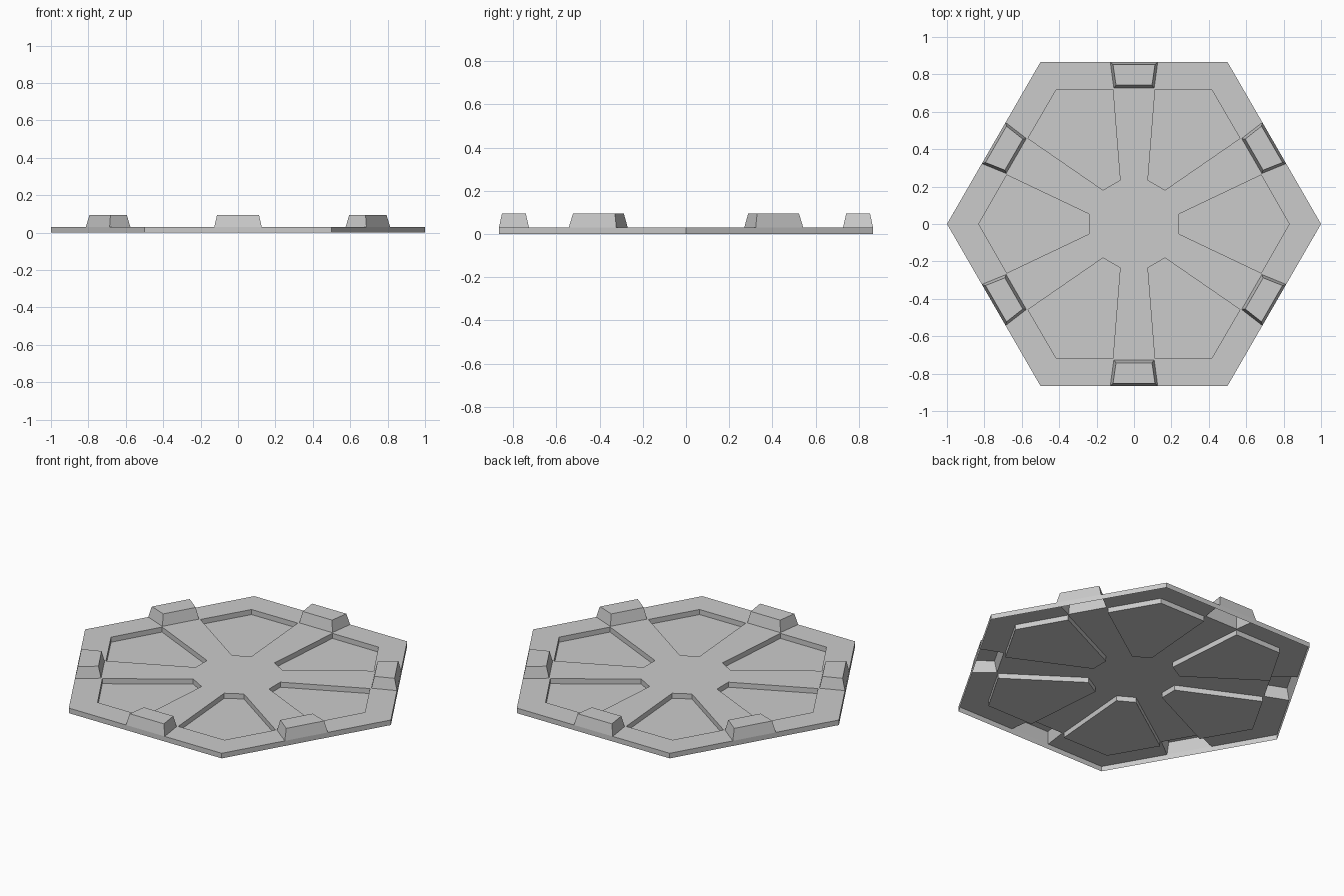
import bpy, bmesh
from math import radians
from mathutils import Matrix, Vector

if "Cube" in bpy.data.objects:
    bpy.data.objects.remove(bpy.data.objects["Cube"])

TOP, BLOCK_TOP = 0.03, 0.095   # plate surface height, block top height
H = 0.866                      # centre to flat side

bm = bmesh.new()


def turn(points, k, z):
    """Vertices of a 2D point list turned by k sixths at height z."""
    rot = Matrix.Rotation(radians(60 * k), 3, 'Z')
    return [bm.verts.new(rot @ Vector((x, y, z))) for x, y in points]


def edge_loop(verts):
    return [bm.edges.new((a, b)) for a, b in zip(verts, verts[1:] + verts[:1])]


def loft(base, end):
    """Walls between two loops, closed with a cap on the end loop."""
    n = len(base)
    for i in range(n):
        j = (i + 1) % n
        bm.faces.new((base[i], base[j], end[j], end[i]))
    bm.faces.new(end)


corner = [(0.5, H)]
block_base = [(0.127, H), (0.108, 0.727), (-0.108, 0.727), (-0.127, H)]
block_cap = [(0.112, 0.852), (0.096, 0.742), (-0.096, 0.742), (-0.112, 0.852)]
pocket = [(0.83, 0), (0.68, 0.262), (0.24, 0.053), (0.24, -0.053), (0.68, -0.262)]

outline, corners, blocks, pockets, edges = [], [], [], [], []
for k in range(6):
    c = turn(corner, k, TOP)
    b = turn(block_base, k, TOP)
    p = turn(pocket, k, TOP)
    corners += c
    outline += c + b
    blocks.append(b)
    pockets.append(p)
    edges += edge_loop(p)
edges += edge_loop(outline)

# Top sheet, open at the pockets and blocks
bmesh.ops.triangle_fill(bm, edges=edges, use_beauty=True, normal=(0, 0, 1))
bmesh.ops.dissolve_limit(bm, angle_limit=radians(1), verts=[], edges=bm.edges[:])

for k in range(6):
    # Hollow edge block and sunken panel
    loft(blocks[k], turn(block_cap, k, BLOCK_TOP))
    loft(pockets[k], turn(pocket, k, 0))

# Outer rim wall (underside stays open)
low = [bm.verts.new((v.co.x, v.co.y, 0)) for v in corners]
for k in range(6):
    n = (k + 1) % 6
    b = blocks[k]
    e = [corners[k], b[0], b[3], corners[n]]
    bm.faces.new([low[k], *e, low[n]])

bmesh.ops.recalc_face_normals(bm, faces=bm.faces[:])
bm.normal_update()
if sum(f.normal.z * f.calc_area() for f in bm.faces) < 0:
    bmesh.ops.reverse_faces(bm, faces=bm.faces[:])

mesh = bpy.data.meshes.new("hex_floor_plate")
bm.to_mesh(mesh)
bm.free()
bpy.context.collection.objects.link(bpy.data.objects.new("hex_floor_plate", mesh))
